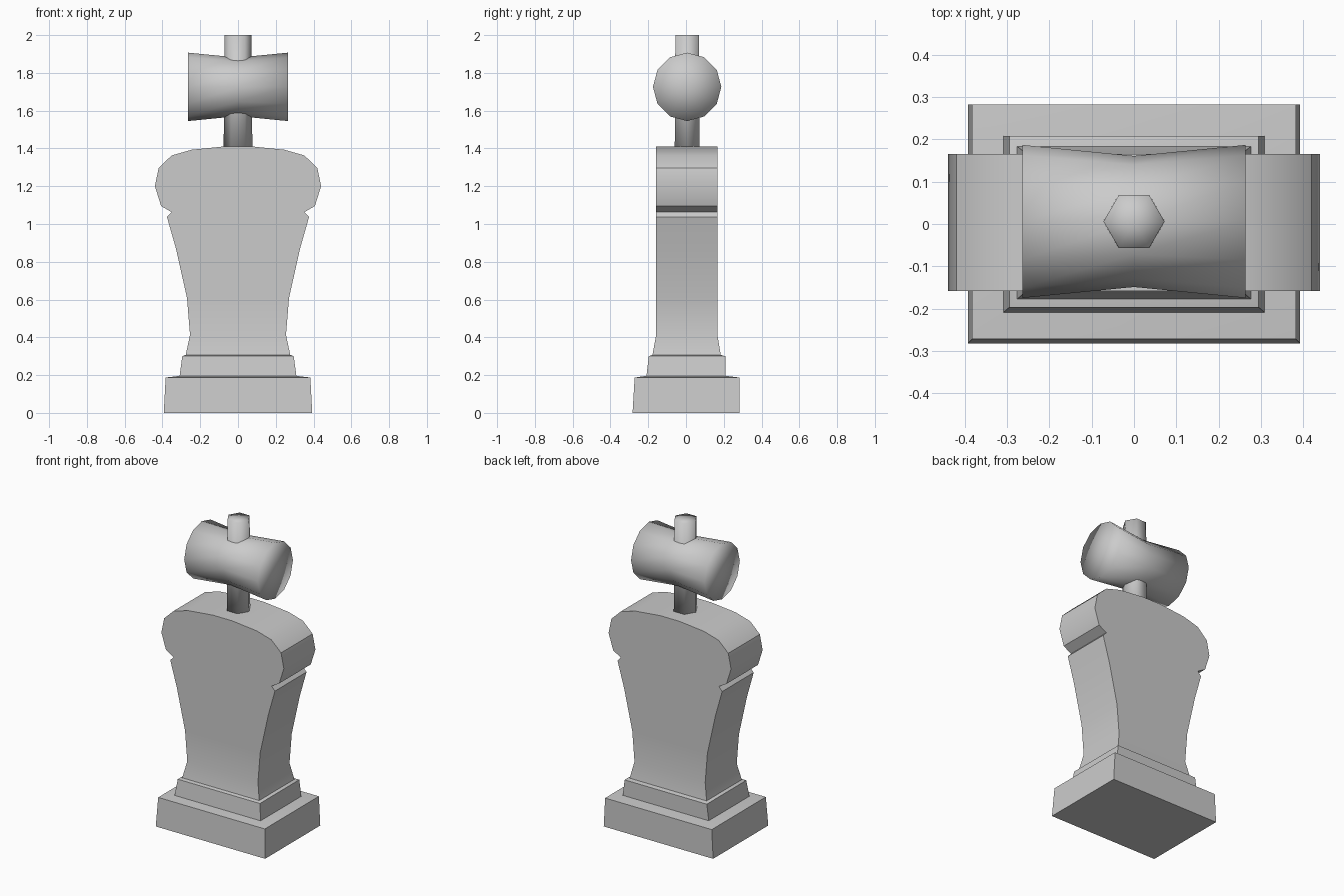
import bpy
import bmesh
from math import cos, sin, tau, radians

cube = bpy.data.objects.get("Cube")
if cube:
    bpy.data.objects.remove(cube, do_unlink=True)

stone = bpy.data.materials.new("plain_grey")
stone.use_nodes = True
GREY = (0.6, 0.6, 0.6, 1)
stone.diffuse_color = GREY
stone.node_tree.nodes["Principled BSDF"].inputs["Base Color"].default_value = GREY


def loft(name, rings, fan_caps=False):
    """Skin a stack of equal-sized rings and close both ends."""
    bm = bmesh.new()
    loops = [[bm.verts.new(p) for p in ring] for ring in rings]
    n = len(loops[0])
    for a, b in zip(loops, loops[1:]):
        for i in range(n):
            j = (i + 1) % n
            bm.faces.new((a[i], a[j], b[j], b[i]))
    for end in (loops[0], loops[-1]):
        cap = bm.faces.new(end)
        if fan_caps:
            bmesh.ops.poke(bm, faces=[cap])
    bmesh.ops.recalc_face_normals(bm, faces=bm.faces)
    mesh = bpy.data.meshes.new(name)
    bm.to_mesh(mesh)
    bm.free()
    mesh.materials.append(stone)
    obj = bpy.data.objects.new(name, mesh)
    bpy.context.collection.objects.link(obj)
    bpy.ops.object.select_all(action='DESELECT')
    obj.select_set(True)
    bpy.context.view_layer.objects.active = obj
    if fan_caps:
        bpy.ops.object.shade_smooth()
    else:
        bpy.ops.object.shade_smooth_by_angle(angle=radians(30))
    return obj


def box_ring(half_x, front, back, z):
    return [(-half_x, front, z), (half_x, front, z), (half_x, back, z), (-half_x, back, z)]


# Stepped plinth: tapered at the front and sides, upright at the back
loft("plinth_base", [box_ring(0.393, -0.283, 0.283, 0),
                     box_ring(0.383, -0.272, 0.283, 0.187),
                     box_ring(0.31, -0.21, 0.21, 0.196)])
loft("plinth_step", [box_ring(0.31, -0.21, 0.208, 0.19),
                     box_ring(0.295, -0.197, 0.208, 0.3),
                     box_ring(0.278, -0.178, 0.185, 0.307)])

# Pedestal: flared foot, widening shaft, notch and rounded scroll top
foot = [box_ring(0.277, -0.178, 0.184, 0.305)]
outline = [(0.254, 0.413), (0.27, 0.608), (0.328, 0.868), (0.376, 1.037),
           (0.352, 1.063), (0.407, 1.095), (0.44, 1.2), (0.42, 1.297),
           (0.351, 1.363), (0.246, 1.393), (0.069, 1.411)]
loft("pedestal", foot + [box_ring(x, -0.158, 0.166, z) for x, z in outline])

# Mallet head: twelve-sided barrel with a narrower waist
CY, CZ = 0.006, 1.726


def head_ring(x, r):
    return [(x, CY + r * sin(tau * i / 12), CZ + r * cos(tau * i / 12)) for i in range(12)]


loft("mallet_head", [head_ring(-0.264, 0.181), head_ring(0, 0.155),
                     head_ring(0.264, 0.181)], fan_caps=True)


# Mallet handle: six-sided rod through the head
def handle_ring(z, r):
    return [(r * cos(tau * i / 6), CY + r * sin(tau * i / 6), z) for i in range(6)]


loft("mallet_handle", [handle_ring(1.39, 0.076), handle_ring(2, 0.072)], fan_caps=True)
